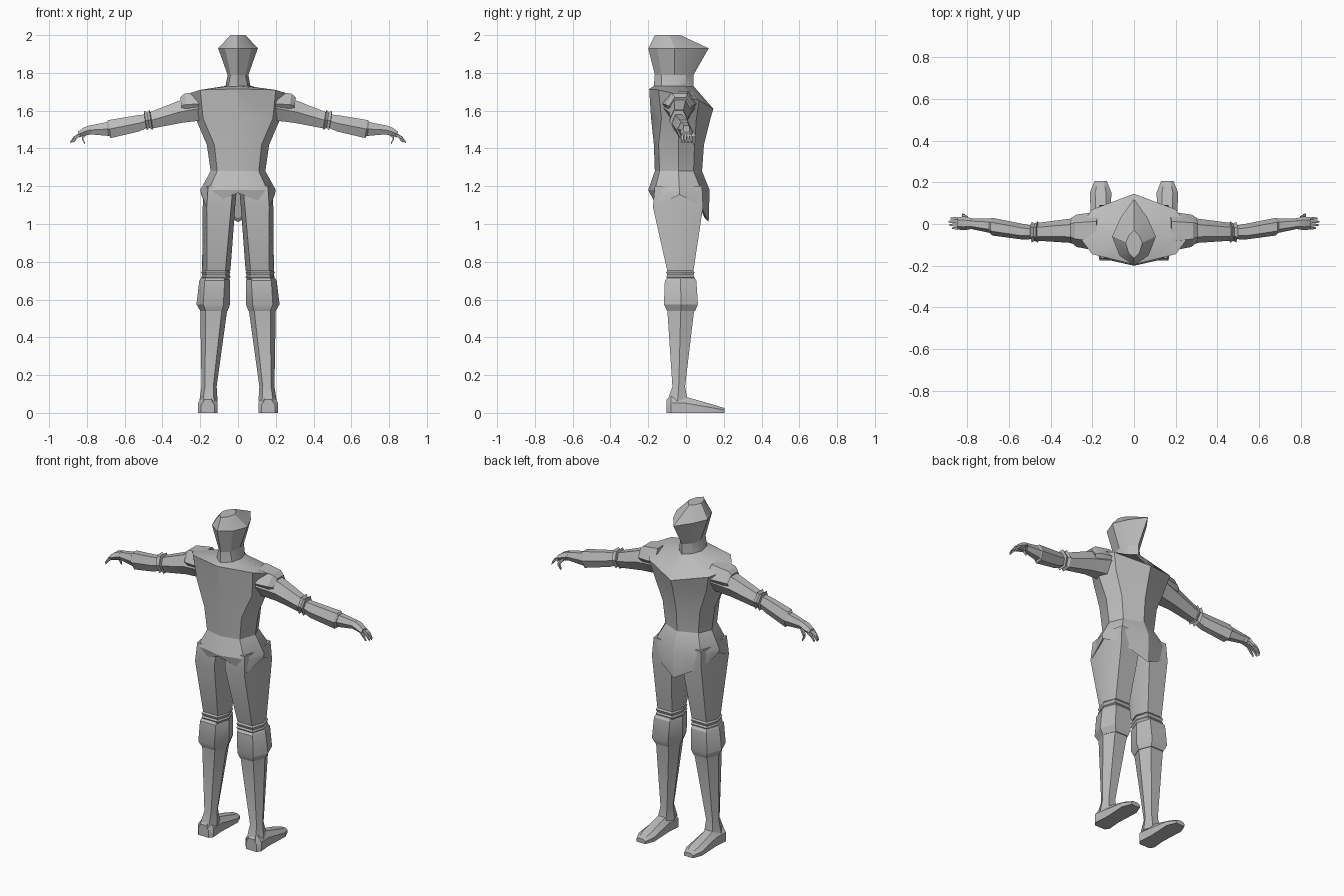
import bpy, bmesh, math

if "Cube" in bpy.data.objects:
    bpy.data.objects.remove(bpy.data.objects["Cube"])

grey = bpy.data.materials.new("armour grey")
grey.diffuse_color = (0.5, 0.5, 0.5, 1)
grey.use_nodes = True
grey.node_tree.nodes["Principled BSDF"].inputs["Base Color"].default_value = grey.diffuse_color


def loft(name, rings, mirror=False, caps=(True, True), angle=30):
    """Skin a list of closed rings; optionally mirror to the other side."""
    bm = bmesh.new()
    loops = [[bm.verts.new(p) for p in r] for r in rings]
    n = len(loops[0])
    for a, b in zip(loops, loops[1:]):
        for i in range(n):
            j = (i + 1) % n
            bm.faces.new((a[i], a[j], b[j], b[i]))
    if caps[0]:
        bm.faces.new(loops[0])
    if caps[1]:
        bm.faces.new(loops[-1])
    bmesh.ops.recalc_face_normals(bm, faces=bm.faces)
    me = bpy.data.meshes.new(name)
    bm.to_mesh(me)
    bm.free()
    me.materials.append(grey)
    ob = bpy.data.objects.new(name, me)
    bpy.context.collection.objects.link(ob)
    if mirror:
        m = ob.modifiers.new("mirror", 'MIRROR')
        m.use_mirror_merge = False
    bpy.ops.object.select_all(action='DESELECT')
    ob.select_set(True)
    bpy.context.view_layer.objects.active = ob
    bpy.ops.object.shade_smooth_by_angle(angle=math.radians(angle))
    return ob


def sym(half):
    """Close a half ring (back centre to front centre) across x = 0."""
    return half + [(-x, y, z) for x, y, z in half[-2:0:-1]]


def level(z, back, bc, side, fc, front):
    """Half ring at one height: back, back corner, side, front corner, front."""
    return sym([(0, back, z), (*bc, z), (*side, z), (*fc, z), (0, front, z)])


# Torso: neck base, shoulder line with peaked chest, waist
loft("torso", [
    level(1.73, -.17, (.05, -.13), (.07, -.06), (.045, .0), .04),
    sym([(0, -.195, 1.715), (.2, -.145, 1.71), (.28, -.04, 1.685),
         (.2, .07, 1.655), (0, .145, 1.61)]),
    level(1.56, -.185, (.185, -.13), (.225, -.04), (.175, .055), .13),
    level(1.42, -.17, (.125, -.145), (.165, -.04), (.125, .045), .095),
    level(1.28, -.165, (.11, -.14), (.145, -.04), (.11, .04), .085)])

# Skirt: flared belt with a wavy hem and a long front point
loft("skirt", [
    level(1.28, -.165, (.11, -.14), (.145, -.04), (.11, .04), .085),
    level(1.18, -.2, (.155, -.165), (.2, -.035), (.155, .08), .125),
    sym([(0, -.185, 1.165), (.17, -.155, 1.095), (.195, -.035, 1.155),
         (.165, .075, 1.1), (0, .12, 1.01)]),
    sym([(0, -.165, 1.175), (.15, -.135, 1.11), (.175, -.035, 1.165),
         (.145, .06, 1.12), (0, .1, 1.03)]),
    level(1.19, -.15, (.12, -.12), (.15, -.035), (.12, .04), .07)])

# Neck and helmet with a pointed brim
loft("neck", [
    level(1.70, -.18, (.06, -.13), (.075, -.06), (.05, .0), .045),
    level(1.735, -.17, (.05, -.13), (.065, -.06), (.045, .0), .04),
    level(1.79, -.165, (.04, -.13), (.055, -.06), (.04, .0), .04)])
loft("helmet", [
    level(1.79, -.165, (.04, -.13), (.055, -.06), (.04, .0), .04),
    level(1.93, -.2, (.07, -.15), (.105, -.06), (.065, .03), .12),
    level(2.0, -.165, (.025, -.14), (.04, -.09), (.025, -.055), -.03)])


def leg_ring(z, x0, x1, y0, y1, flat=.5, z2=None):
    """Six-sided leg section; z2 gives the height at the front edge."""
    cx, cy, h = (x0 + x1) / 2, (y0 + y1) / 2, (x1 - x0) / 2 * flat
    zf = z if z2 is None else z2
    zm = (z + zf) / 2
    return [(x1, cy, zm), (cx + h, y1, zf), (cx - h, y1, zf),
            (x0, cy, zm), (cx - h, y0, z), (cx + h, y0, z)]


# Legs
loft("thigh", [leg_ring(1.2, .005, .18, -.165, .085, .75),
               leg_ring(1.09, .015, .187, -.175, .09, .75),
               leg_ring(.755, .04, .19, -.1, .04, .65)], True)
loft("knee_band", [leg_ring(z, .04 + d, .195 - d, -.105 + d, .045 - d, .7)
                   for z, d in ((.755, .008), (.745, 0), (.73, .006),
                                (.72, 0), (.705, .008))], True)
loft("knee_guard", [leg_ring(.715, .05, .195, -.1, .045, .65),
                    leg_ring(.70, .042, .205, -.112, .055, .65),
                    leg_ring(.575, .042, .22, -.117, .063, .6),
                    leg_ring(.54, .055, .2, -.1, .048, .6)], True)
loft("shin", [leg_ring(.56, .055, .2, -.1, .045, .6),
              leg_ring(.14, .113, .193, -.072, -.005, .55),
              leg_ring(.06, .108, .205, -.1, .01, .6)], True)


def foot_ring(y, w, top, z=0):
    cx = .16
    return [(cx - w, y, z), (cx + w, y, z), (cx + w, y, z + (top - z) * .6),
            (cx + w * .5, y, top), (cx - w * .5, y, top),
            (cx - w, y, z + (top - z) * .6)]


loft("foot", [foot_ring(-.102, .035, .07), foot_ring(-.08, .052, .09),
              foot_ring(0, .045, .085), foot_ring(.15, .052, .042),
              foot_ring(.205, .03, .025)], True)


def arm_ring(x, bottom, top, y0, y1, lean=.15):
    """Six-sided arm section, leaning with the drooping arm."""
    cz, cy, h = (bottom + top) / 2, (y0 + y1) / 2, (y1 - y0) / 4
    pts = [(y0, cz), (cy - h, top), (cy + h, top),
           (y1, cz), (cy + h, bottom), (cy - h, bottom)]
    return [(x + (z - cz) * lean, y, z) for y, z in pts]


# Arms
loft("shoulder_pad", [arm_ring(.17, 1.57, 1.705, -.13, .06),
                      arm_ring(.275, 1.575, 1.69, -.11, .045),
                      arm_ring(.3, 1.58, 1.67, -.09, .03),
                      arm_ring(.29, 1.585, 1.65, -.08, .02)], True)
loft("upper_arm", [arm_ring(.19, 1.55, 1.68, -.12, .05),
                   arm_ring(.31, 1.535, 1.65, -.09, .025),
                   arm_ring(.465, 1.505, 1.59, -.08, .005)], True)
loft("elbow_cuff", [arm_ring(.455, 1.51, 1.585, -.075, 0),
                    arm_ring(.462, 1.498, 1.605, -.09, .012),
                    arm_ring(.475, 1.51, 1.59, -.08, .003),
                    arm_ring(.49, 1.495, 1.6, -.088, .01),
                    arm_ring(.492, 1.515, 1.575, -.07, -.005)], True)
loft("forearm_guard", [arm_ring(.485, 1.51, 1.58, -.072, -.008),
                       arm_ring(.53, 1.49, 1.575, -.075, .0),
                       arm_ring(.68, 1.455, 1.55, -.055, .03),
                       arm_ring(.69, 1.47, 1.54, -.045, .025)], True)
loft("forearm", [arm_ring(.675, 1.465, 1.542, -.046, .027),
                 arm_ring(.79, 1.475, 1.52, -.022, .027)], True)

# Hands: palm, four fingers and a thumb
loft("palm", [arm_ring(.78, 1.475, 1.523, -.024, .028),
              arm_ring(.815, 1.468, 1.51, -.03, .036),
              arm_ring(.845, 1.458, 1.488, -.026, .032)], True)


def digit(name, path):
    loft(name, [[(x, y + a * r, z + b * r) for a, b in
                 ((-1, -1), (1, -1), (1, 1), (-1, 1))] for x, y, z, r in path], True)


for i, tip in enumerate((.872, .885, .889, .88)):
    y = -.018 + i * .014
    digit(f"finger_{i + 1}", [(.835, y, 1.475, .0075),
                              (tip - .02, y * 1.1, 1.458, .0065),
                              (tip, y * 1.1, 1.432, .004)])
digit("thumb", [(.795, .026, 1.487, .011), (.825, .042, 1.455, .009),
                (.81, .042, 1.425, .005)])
